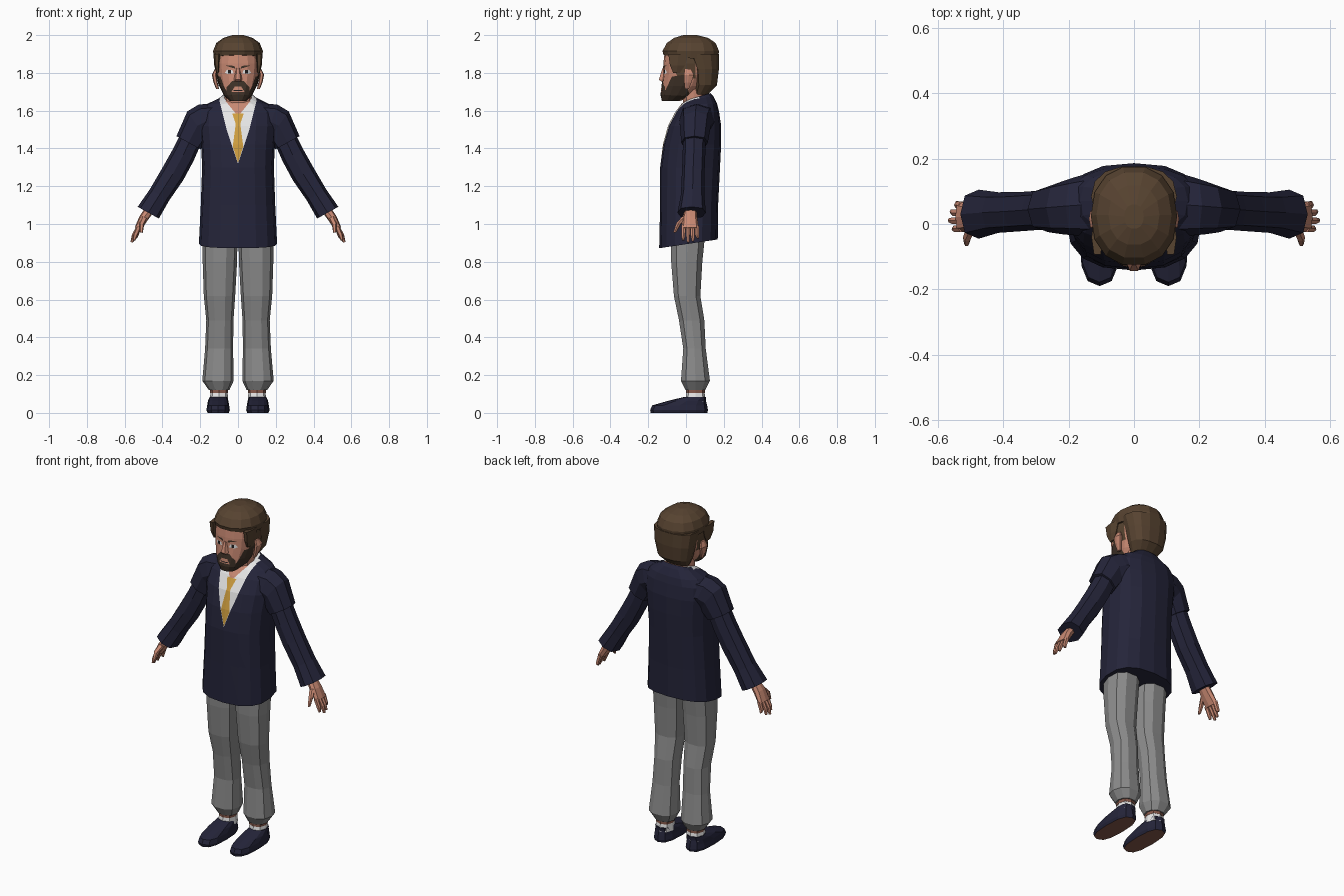
import bpy, bmesh
from math import cos, sin, pi, radians, copysign
from mathutils import Vector

cube = bpy.data.objects.get("Cube")
if cube:
    bpy.data.objects.remove(cube)


def material(name, *rgb):
    mat = bpy.data.materials.new(name)
    mat.use_nodes = True
    mat.diffuse_color = (*rgb, 1)
    mat.node_tree.nodes["Principled BSDF"].inputs["Base Color"].default_value = (*rgb, 1)
    return mat


NAVY = material("navy cloth", .018, .018, .042)
GREY = material("grey cloth", .26, .26, .26)
SKIN = material("skin", .58, .25, .17)
HAIR = material("brown hair", .095, .056, .03)
BEARD = material("dark beard", .05, .032, .021)
WHITE = material("white cloth", .8, .8, .8)
GOLD = material("gold tie", .62, .34, .05)
SOLE = material("brown leather", .24, .1, .07)
BLACK = material("black", .012, .01, .01)


def span(w, front, back, z, slope=0):
    """Centred ring given by half width and front and back depth."""
    return (0, (front + back) / 2, z, w, (back - front) / 2, 0, slope)


def loft(name, mat, rings, sides=8, power=.8, flip=1):
    """Skin over rings of x, y, z, half width, half depth, tilt, slope."""
    bm = bmesh.new()
    loops = []
    for x, y, z, rx, ry, *rest in rings:
        tilt, slope = (rest + [0, 0])[:2]
        u = Vector((cos(radians(tilt)), 0, sin(radians(tilt)))) * rx
        v = Vector((0, 1, slope)) * ry
        loop = []
        for i in range(sides):
            a = 2 * pi * i / sides
            c, s = (copysign(abs(t) ** power, t) for t in (cos(a), sin(a)))
            p = Vector((x, y, z)) + u * c + v * s
            p.x *= flip
            loop.append(bm.verts.new(p))
        loops.append(loop)
    for lo, hi in zip(loops, loops[1:]):
        for i in range(sides):
            j = (i + 1) % sides
            bm.faces.new((lo[i], lo[j], hi[j], hi[i]))
    bm.faces.new(loops[0])
    bm.faces.new(loops[-1])
    bmesh.ops.recalc_face_normals(bm, faces=bm.faces)
    mesh = bpy.data.meshes.new(name)
    bm.to_mesh(mesh)
    bm.free()
    mesh.materials.append(mat)
    ob = bpy.data.objects.new(name, mesh)
    bpy.context.collection.objects.link(ob)
    return ob


def slot(ob, mat):
    if mat.name not in ob.data.materials:
        ob.data.materials.append(mat)
    return ob.data.materials.find(mat.name)


def cut_patch(ob, mat, outline, sideways=False):
    """Cut a convex outline into the front (or both sides) and colour it."""
    index = slot(ob, mat)
    axis = Vector((1, 0, 0)) if sideways else Vector((0, 1, 0))
    pts = [Vector((0, a, z)) if sideways else Vector((a, 0, z)) for a, z in outline]
    middle = sum(pts, Vector()) / len(pts)
    planes = []
    for p, q in zip(pts, pts[1:] + pts[:1]):
        n = axis.cross(q - p).normalized()
        planes.append((p, n if n.dot(middle - p) > 0 else -n))
    bm = bmesh.new()
    bm.from_mesh(ob.data)

    def facing():
        bm.normal_update()
        return [f for f in bm.faces
                if (abs(f.normal.x) > .4 if sideways else f.normal.y < -.2)]

    for p, n in planes:
        faces = facing()
        geom = {e for f in faces for e in (f, *f.edges, *f.verts)}
        bmesh.ops.bisect_plane(bm, geom=list(geom), plane_co=p, plane_no=n, dist=.0001)
    for f in facing():
        c = f.calc_center_median()
        if all((c - p).dot(n) > 0 for p, n in planes):
            f.material_index = index
    bm.to_mesh(ob.data)
    bm.free()


def mirrored(outline):
    return [(-x, z) for x, z in outline]


# Jacket body with the shirt opening and tie
jacket = loft("jacket", NAVY, [
    span(.207, -.142, .168, .895, .15), span(.197, -.137, .17, 1.1),
    span(.19, -.137, .18, 1.3), span(.195, -.122, .186, 1.42),
    span(.205, -.095, .186, 1.52), span(.2, -.055, .175, 1.595),
    span(.165, -.025, .165, 1.635), span(.1, -.002, .145, 1.665, .15),
    span(.085, .008, .13, 1.675, .3)], 16)
cut_patch(jacket, WHITE, [(0, 1.32), (.06, 1.5), (.1, 1.66), (.09, 1.72),
                          (-.09, 1.72), (-.1, 1.66), (-.06, 1.5)])
cut_patch(jacket, SKIN, [(0, 1.57), (.065, 1.65), (.06, 1.72), (-.06, 1.72), (-.065, 1.65)])
cut_patch(jacket, GOLD, [(-.03, 1.585), (.03, 1.585), (.012, 1.53), (-.012, 1.53)])
cut_patch(jacket, GOLD, [(-.012, 1.53), (.012, 1.53), (.028, 1.41), (0, 1.325), (-.028, 1.41)])

# Neck and head
loft("neck", SKIN, [span(.075, -.01, .11, 1.58), span(.07, -.03, .1, 1.76)], 10)
head = loft("head", SKIN, [
    span(.045, -.128, -.03, 1.652), span(.075, -.135, .04, 1.68, -.05),
    span(.098, -.13, .09, 1.73), span(.113, -.122, .12, 1.79),
    span(.118, -.12, .13, 1.85), span(.113, -.113, .13, 1.91),
    span(.08, -.08, .1, 1.96)], 16, .85)
cut_patch(head, HAIR, [(-.075, 1.91), (-.07, 1.83), (-.04, 1.77), (.05, 1.77), (.05, 1.91)], True)
cut_patch(head, BEARD, [(-.14, 1.64), (.03, 1.64), (-.01, 1.79), (-.075, 1.78)], True)
cut_patch(head, BEARD, [(-.065, 1.64), (-.06, 1.725), (-.03, 1.757),
                        (.03, 1.757), (.06, 1.725), (.065, 1.64)])
cut_patch(head, SKIN, [(-.034, 1.7), (-.018, 1.727), (.018, 1.727), (.034, 1.7)])
cut_patch(head, BLACK, [(-.024, 1.705), (-.024, 1.71), (.024, 1.71), (.024, 1.705)])
eye = [(.022, 1.796), (.03, 1.814), (.058, 1.817), (.07, 1.802), (.058, 1.795)]
pupil = [(.037, 1.796), (.037, 1.815), (.053, 1.815), (.053, 1.796)]
brow = [(.014, 1.822), (.016, 1.834), (.07, 1.85), (.085, 1.838), (.065, 1.838)]
for shape, mat in ((eye, WHITE), (pupil, BLACK), (brow, BEARD)):
    cut_patch(head, mat, shape)
    cut_patch(head, mat, mirrored(shape))
loft("nose", SKIN, [(0, -.118, 1.755, .022, .016), (0, -.122, 1.765, .022, .024),
                    (0, -.114, 1.825, .01, .012)], 6)

# Hair: crown and nape
loft("hair_crown", HAIR, [
    span(.126, -.122, .172, 1.877, -.12), span(.132, -.128, .178, 1.915),
    span(.115, -.105, .16, 1.958), span(.078, -.065, .12, 1.985),
    span(.03, -.015, .06, 2)], 14, .9)
loft("hair_nape", HAIR, [
    span(.07, .035, .115, 1.685), span(.103, .035, .165, 1.735),
    span(.122, .025, .176, 1.82), span(.131, -.01, .178, 1.9)], 14, .85)

for flip, side in ((1, "left"), (-1, "right")):
    def part(name, mat, rings, *args):
        return loft(side + "_" + name, mat, rings, *args, flip=flip)

    # Ear and hair lock in front of it
    part("ear", SKIN, [(.108, .005, 1.715, .008, .012), (.119, .01, 1.75, .011, .022),
                       (.126, .015, 1.79, .012, .03), (.118, .01, 1.82, .006, .018)], 6)
    part("temple_lock", HAIR, [(.108, -.05, 1.8, .008, .02), (.112, -.045, 1.84, .014, .045),
                               (.112, -.04, 1.9, .018, .06)], 6)

    # Sleeve with an overlapping shoulder cap
    part("shoulder", NAVY, [(.12, .06, 1.545, .095, .1, 80), (.175, .055, 1.54, .098, .09, 70),
                            (.215, .05, 1.52, .093, .082, 55),
                            (.262, .045, 1.43, .073, .07, 29)])
    part("sleeve", NAVY, [(.24, .045, 1.47, .06, .06, 35), (.29, .042, 1.365, .063, .06, 31),
                          (.345, .038, 1.265, .064, .06, 31),
                          (.415, .035, 1.155, .059, .062, 31),
                          (.475, .03, 1.06, .064, .075, 29)])

    # Hand with four fingers and a thumb
    part("palm", SKIN, [(.465, .025, 1.08, .025, .03, 30), (.5, .02, 1.03, .024, .04, 28),
                        (.53, .022, .975, .018, .046, 25)])
    for i, finger in enumerate(("index", "middle", "ring", "little")):
        y = -.014 + .024 * i
        drop = (.012, 0, .006, .022)[i]
        part(finger + "_finger", SKIN, [(.525, y, .985, .013, .012, 25),
                                        (.55 - drop / 2, y, .94, .012, .011, 20),
                                        (.563 - drop, y * 1.1, .903 + drop, .007, .007, 15)], 6)
    part("thumb", SKIN, [(.495, -.005, 1.035, .016, .018, 25), (.51, -.04, 1, .014, .014, 20),
                         (.512, -.06, .955, .008, .008, 10)], 6)

    # Trouser leg
    part("trouser_leg", GREY, [
        (.095, .012, .96, .093, .095), (.096, .004, .8, .091, .086),
        (.098, .006, .62, .083, .073), (.096, .03, .49, .072, .07),
        (.1, .045, .34, .074, .062), (.106, .05, .17, .083, .08),
        (.1, .05, .122, .055, .055)], 10, .85)

    # Ankle, sock and shoe
    part("ankle_band", SOLE, [(.1, .05, .105, .047, .05), (.1, .05, .13, .047, .05)])
    part("sock", WHITE, [(.102, .05, .06, .05, .055), (.1, .05, .108, .045, .048)])
    shoe = part("shoe", NAVY, [
        (.105, -.037, 0, .056, .15), (.105, -.037, .015, .062, .153),
        (.105, -.033, .04, .058, .145), (.105, .005, .064, .054, .1),
        (.104, .05, .085, .046, .056)], 12, .75)
    sole = slot(shoe, SOLE)
    for face in shoe.data.polygons:
        if face.normal.z < -.9:
            face.material_index = sole
